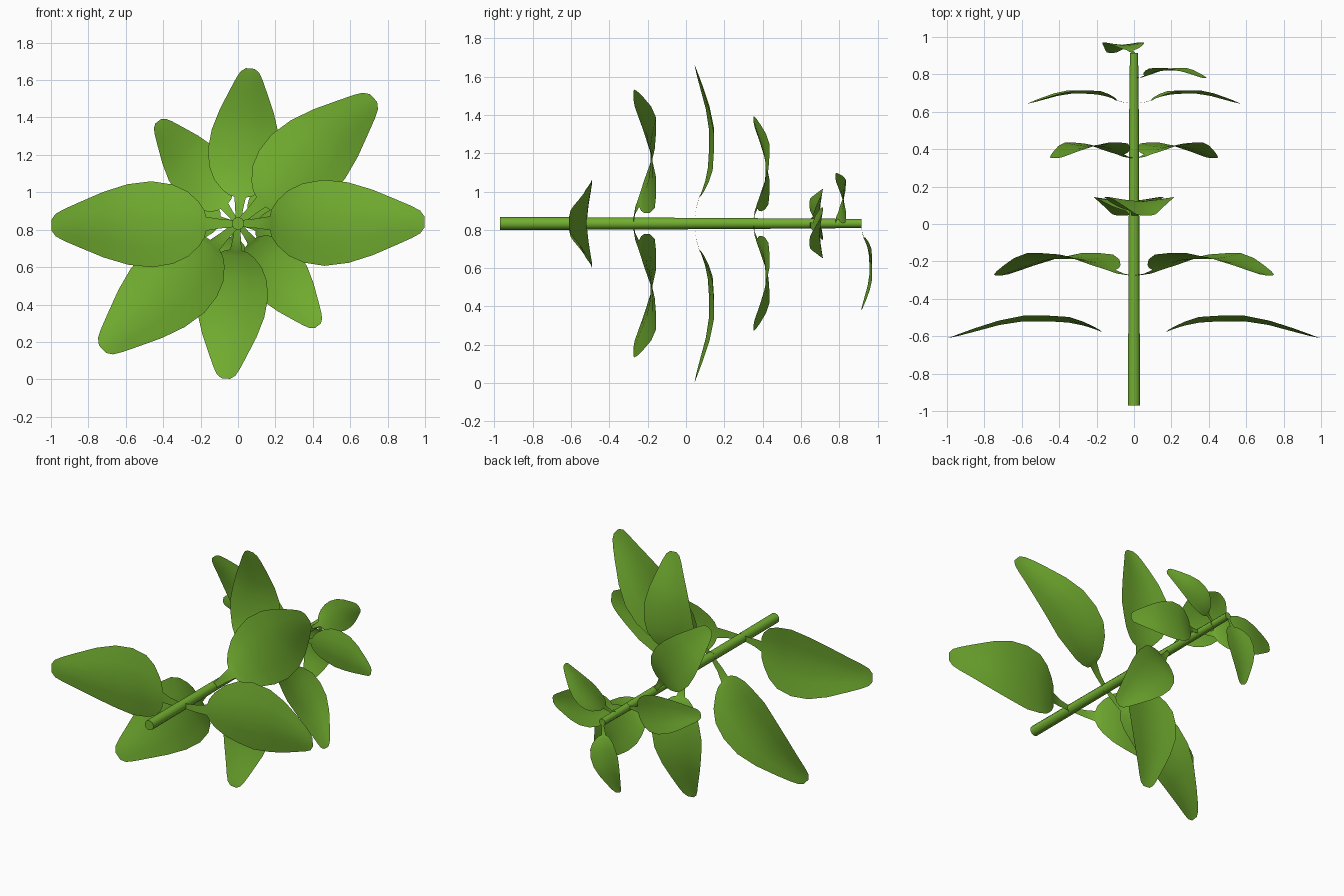
import bpy, bmesh
from math import cos, sin, pi, radians
from mathutils import Matrix, Vector

cube = bpy.data.objects.get("Cube")
if cube:
    bpy.data.objects.remove(cube, do_unlink=True)

AXIS_Z = 0.833

green = bpy.data.materials.new("leaf_green")
green.use_nodes = True
green.diffuse_color = (0.17, 0.43, 0.03, 1)
green.node_tree.nodes["Principled BSDF"].inputs["Base Color"].default_value = green.diffuse_color


def finish(bm, name):
    mesh = bpy.data.meshes.new(name)
    bm.to_mesh(mesh)
    bm.free()
    mesh.materials.append(green)
    for poly in mesh.polygons:
        poly.use_smooth = True
    obj = bpy.data.objects.new(name, mesh)
    bpy.context.collection.objects.link(obj)
    return obj


# Leaf outline of unit length: distance along, half width, lift, edge fold
PROFILE = [
    (0.02, 0.018, 0.00, 0), (0.10, 0.026, 0.01, 0), (0.17, 0.037, 0.03, 0),
    (0.18, 0.075, 0.036, 0.005), (0.21, 0.12, 0.048, 0.01),
    (0.27, 0.175, 0.067, 0.02), (0.35, 0.212, 0.083, 0.03),
    (0.46, 0.23, 0.09, 0.03), (0.59, 0.215, 0.09, 0.03),
    (0.72, 0.175, 0.07, 0.024), (0.85, 0.12, 0.035, 0.018),
    (0.93, 0.085, 0.014, 0.01), (0.975, 0.06, 0.004, 0.003), (0.998, 0.028, 0, 0),
]
COLUMNS = (-1, -0.5, 0, 0.5, 1)


def leaf(name, base_y, angle, length):
    a = radians(angle)
    along = Vector((cos(a), 0, sin(a)))
    up = Vector((0, 1, 0))
    across = up.cross(along)
    base = Vector((0, base_y, AXIS_Z))
    bm = bmesh.new()
    rows = []
    for x, half, lift, fold in PROFILE:
        rows.append([bm.verts.new(base + length * (
            along * x + across * half * c + up * (lift + fold * abs(c) ** 1.3)))
            for c in COLUMNS])
    for r, s in zip(rows, rows[1:]):
        for i in range(len(COLUMNS) - 1):
            bm.faces.new((r[i], s[i], s[i + 1], r[i + 1]))
    finish(bm, name)


# Opposite leaf pairs turning around the stem
PAIRS = [(-0.61, 0.5, 1.0), (-0.275, 42.8, 0.99), (0.045, 85.5, 0.833),
         (0.352, 128, 0.695), (0.645, 170, 0.575)]
for n, (y, angle, length) in enumerate(PAIRS, 1):
    leaf(f"leaf_pair_{n}_a", y, angle, length)
    leaf(f"leaf_pair_{n}_b", y, angle + 180, length)

# Single young leaves near the tip
leaf("young_leaf", 0.78, 33, 0.455)
leaf("tip_leaf", 0.915, 255, 0.47)

# Stem of straight pieces, each a little thinner than the last
nodes = [-0.97] + [p[0] for p in PAIRS] + [0.78, 0.915]
bm = bmesh.new()
for i, (start, end) in enumerate(zip(nodes, nodes[1:])):
    radius = 0.034 - 0.0016 * i
    place = Matrix.Translation((0, (start + end) / 2, AXIS_Z)) @ Matrix.Rotation(-pi / 2, 4, "X")
    bmesh.ops.create_cone(bm, cap_ends=True, segments=10, radius1=radius,
                          radius2=radius - 0.001, depth=end - start, matrix=place)
stem = finish(bm, "stem")
bpy.ops.object.select_all(action="DESELECT")
stem.select_set(True)
bpy.context.view_layer.objects.active = stem
bpy.ops.object.shade_smooth_by_angle(angle=radians(50))
